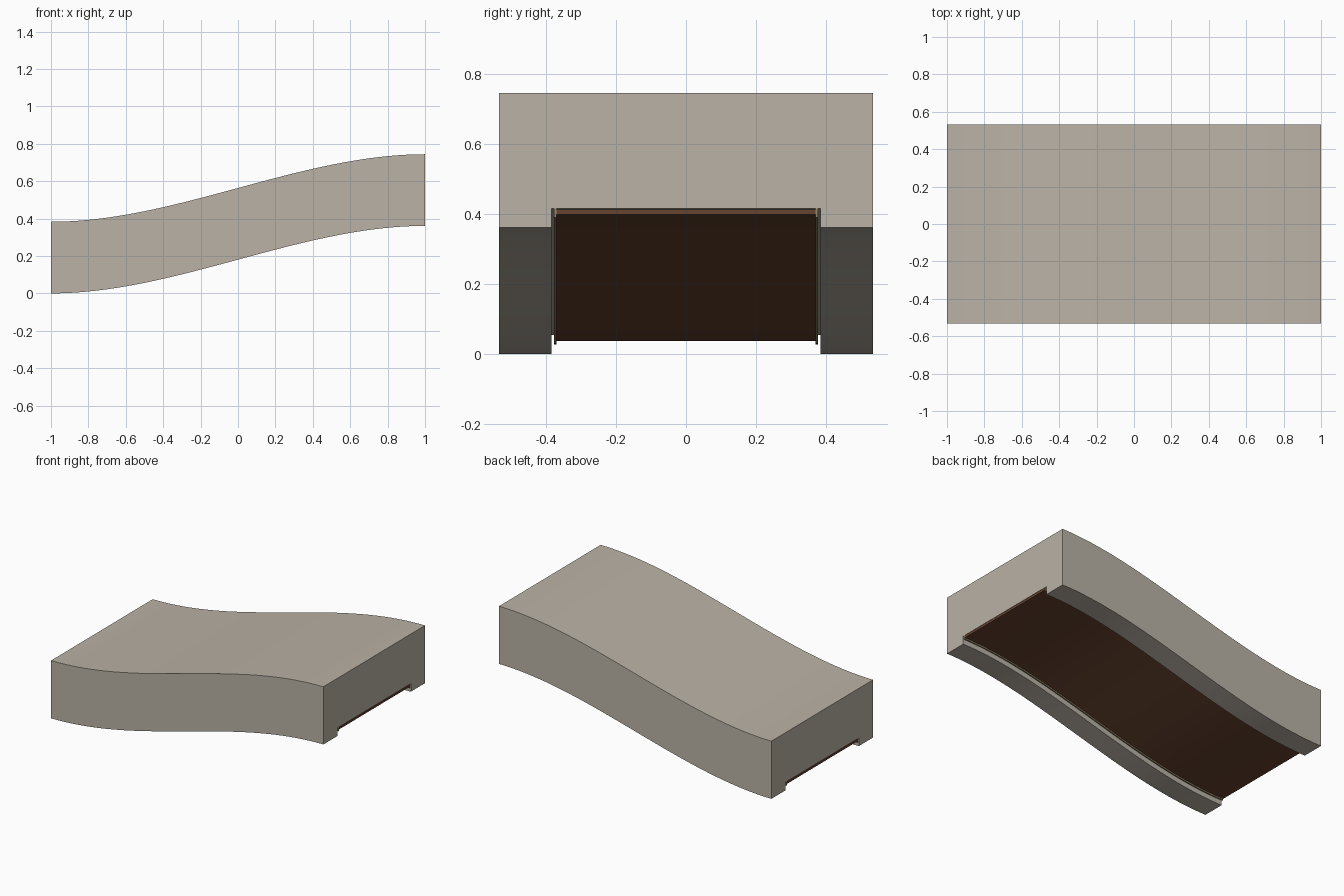
import bpy, bmesh

if "Cube" in bpy.data.objects:
    bpy.data.objects.remove(bpy.data.objects["Cube"])

SEGMENTS = 40
RISE = 0.361


def material(name, srgb):
    m = bpy.data.materials.new(name)
    lin = [((c / 255 + 0.055) / 1.055) ** 2.4 for c in srgb]
    m.diffuse_color = (*lin, 1)
    m.use_nodes = True
    m.node_tree.nodes["Principled BSDF"].inputs["Base Color"].default_value = m.diffuse_color
    return m


stone = material("warm grey stone", (186, 178, 166))
wood = material("dark brown wood", (104, 68, 48))
trim = material("olive trim", (150, 136, 104))


def centre_line(x):
    # S-shaped rise from the low end to the high end
    t = (x + 1) / 2
    return RISE * t * t * (3 - 2 * t)


def sweep(name, profile, mat):
    # Carries a (y, z) profile along the rising curve
    bm = bmesh.new()
    rings = []
    for i in range(SEGMENTS + 1):
        x = -1 + 2 * i / SEGMENTS
        rings.append([bm.verts.new((x, y, z + centre_line(x))) for y, z in profile])
    n = len(profile)
    for a, b in zip(rings, rings[1:]):
        for j in range(n):
            k = (j + 1) % n
            bm.faces.new((a[j], a[k], b[k], b[j]))
    bm.faces.new(rings[0])
    bm.faces.new(rings[-1])
    bmesh.ops.recalc_face_normals(bm, faces=bm.faces)
    mesh = bpy.data.meshes.new(name)
    bm.to_mesh(mesh)
    bm.free()
    mesh.materials.append(mat)
    ob = bpy.data.objects.new(name, mesh)
    bpy.context.collection.objects.link(ob)
    bpy.context.view_layer.objects.active = ob
    ob.select_set(True)
    bpy.ops.object.shade_smooth_by_angle()
    ob.select_set(False)


def box(y0, y1, z0, z1):
    return [(y0, z0), (y1, z0), (y1, z1), (y0, z1)]


# Ramp body with a shallow channel underneath
half = [(0.533, 0.383), (0.533, 0.0), (0.384, 0.0), (0.384, 0.054)]
sweep("ramp_body", half + [(-y, z) for y, z in reversed(half)], stone)

# Recessed soffit panel
sweep("soffit_panel", box(-0.369, 0.369, 0.037, 0.052), wood)

# Thin trim strips along the panel edges
for side, s in (("left", -1), ("right", 1)):
    sweep(side + "_trim", box(s * 0.369, s * 0.377, 0.028, 0.054), trim)
